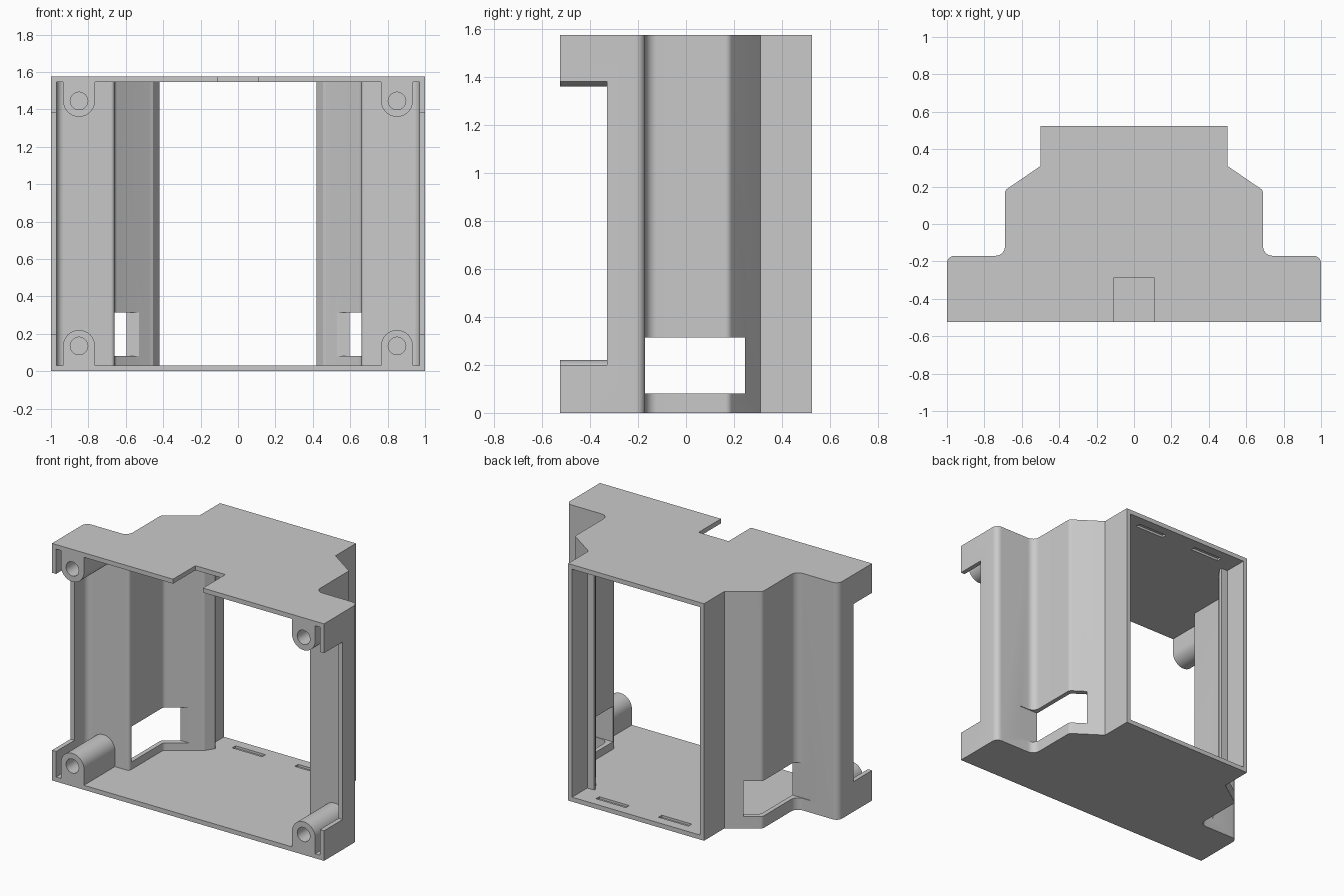
import bpy, bmesh, math
from mathutils import Vector

cube = bpy.data.objects.get("Cube")
if cube:
    bpy.data.objects.remove(cube, do_unlink=True)

grey = bpy.data.materials.new("plain grey")
grey.use_nodes = True
grey.diffuse_color = (0.59, 0.59, 0.59, 1)
grey.node_tree.nodes["Principled BSDF"].inputs["Base Color"].default_value = grey.diffuse_color

HEIGHT, WALL, FRONT = 1.575, 0.03, -0.525


def rounded(points, steps=6):
    """Round the corners of an open path of (x, y, radius)."""
    path = []
    for i, (x, y, r) in enumerate(points):
        p = Vector((x, y))
        if r == 0:
            path.append(p)
            continue
        a = (Vector(points[i - 1][:2]) - p).normalized()
        b = (Vector(points[i + 1][:2]) - p).normalized()
        half = a.angle(b) / 2
        centre = p + (a + b).normalized() * r / math.sin(half)
        start, end = p + a * r / math.tan(half), p + b * r / math.tan(half)
        for k in range(steps + 1):
            d = (start - centre).slerp(end - centre, k / steps)
            path.append(centre + d.normalized() * r)
    return path


def mirrored(path):
    return path + [Vector((-p.x, p.y)) for p in reversed(path)]


def prism(name, outline, low, high, axis="z"):
    """Extrude an outline along z, or an x-z outline along y."""
    bm = bmesh.new()
    place = (lambda p, h: (p[0], p[1], h)) if axis == "z" else (lambda p, h: (p[0], h, p[1]))
    face = bm.faces.new([bm.verts.new(place(p, low)) for p in outline])
    grown = bmesh.ops.extrude_face_region(bm, geom=[face])["geom"]
    shift = Vector(place((0, 0), high - low))
    bmesh.ops.translate(bm, vec=shift, verts=[v for v in grown if isinstance(v, bmesh.types.BMVert)])
    bmesh.ops.recalc_face_normals(bm, faces=bm.faces)
    mesh = bpy.data.meshes.new(name)
    bm.to_mesh(mesh)
    bm.free()
    mesh.materials.append(grey)
    obj = bpy.data.objects.new(name, mesh)
    bpy.context.collection.objects.link(obj)
    return obj


def box(name, x0, x1, y0, y1, z0, z1):
    return prism(name, [(x0, y0), (x1, y0), (x1, y1), (x0, y1)], z0, z1)


def activate(obj):
    bpy.ops.object.select_all(action="DESELECT")
    obj.select_set(True)
    bpy.context.view_layer.objects.active = obj


def cut(target, tool):
    activate(target)
    mod = target.modifiers.new("cut", "BOOLEAN")
    mod.operation, mod.solver, mod.object = "DIFFERENCE", "EXACT", tool
    bpy.ops.object.modifier_apply(modifier=mod.name)
    bpy.data.objects.remove(tool, do_unlink=True)


def circle(x, z, r, turn=2 * math.pi, count=32):
    return [(x + r * math.cos(turn * i / count), z + r * math.sin(turn * i / count))
            for i in range(count + 1 if abs(turn) < 6 else count)]


# Hollow housing, open at front and back
outer = rounded([(1, FRONT, 0), (1, -0.17, 0.04), (0.69, -0.17, 0.05),
                 (0.69, 0.18, 0.03), (0.5, 0.31, 0), (0.5, 0.525, 0)])
inner = rounded([(0.97, -0.6, 0), (0.97, -0.2, 0.04), (0.66, -0.2, 0.02),
                 (0.66, 0.156, 0.03), (0.47, 0.286, 0), (0.47, 0.6, 0)])
housing = prism("housing", mirrored(outer), 0, HEIGHT)
cut(housing, prism("cavity", mirrored(inner), WALL, HEIGHT - WALL))

# Notch in the top plate
cut(housing, box("notch", -0.11, 0.11, -0.6, -0.29, 1.5, 1.7))

for s in (-1, 1):
    # Side cutaway and cable window
    x0, x1 = sorted((s * 0.9, s * 1.1))
    cut(housing, box("side_cutaway", x0, x1, -0.6, -0.33, 0.2, 1.38))
    x0, x1 = sorted((s * 0.52, s * 0.8))
    cut(housing, box("cable_window", x0, x1, -0.174, 0.245, 0.08, 0.315))
    # Shallow panel slots in floor and ceiling
    x0, x1 = sorted((s * 0.12, s * 0.34))
    for z in (WALL, HEIGHT - WALL):
        cut(housing, box("panel_slot", x0, x1, 0.425, 0.46, z - 0.015, z + 0.015))
    # Panel stop ridge along the rear wall
    ridge = [(0.485, 0.28), (0.455, 0.297), (0.42, 0.35), (0.42, 0.365), (0.485, 0.365)]
    prism("left_panel_stop" if s > 0 else "right_panel_stop",
          [(s * x, y) for x, y in ridge], WALL, HEIGHT - WALL)

# Screw bosses joined to floor and ceiling
for s, side in ((-1, "right"), (1, "left")):
    for z, edge, level in ((0.135, WALL, "lower"), (1.445, HEIGHT - WALL, "upper")):
        up = 1 if z < 1 else -1
        x, r = s * 0.85, 0.085
        arch = circle(x, z, r, up * math.pi, 20) + [(x - r, edge), (x + r, edge)]
        boss = prism(f"{level}_{side}_screw_boss", arch, FRONT, -0.195, "y")
        cut(boss, prism("screw_hole", circle(x, z, 0.047), -0.6, -0.23, "y"))
        activate(boss)
        bpy.ops.object.shade_smooth_by_angle(angle=math.radians(30))

activate(housing)
bpy.ops.object.shade_smooth_by_angle(angle=math.radians(25))
